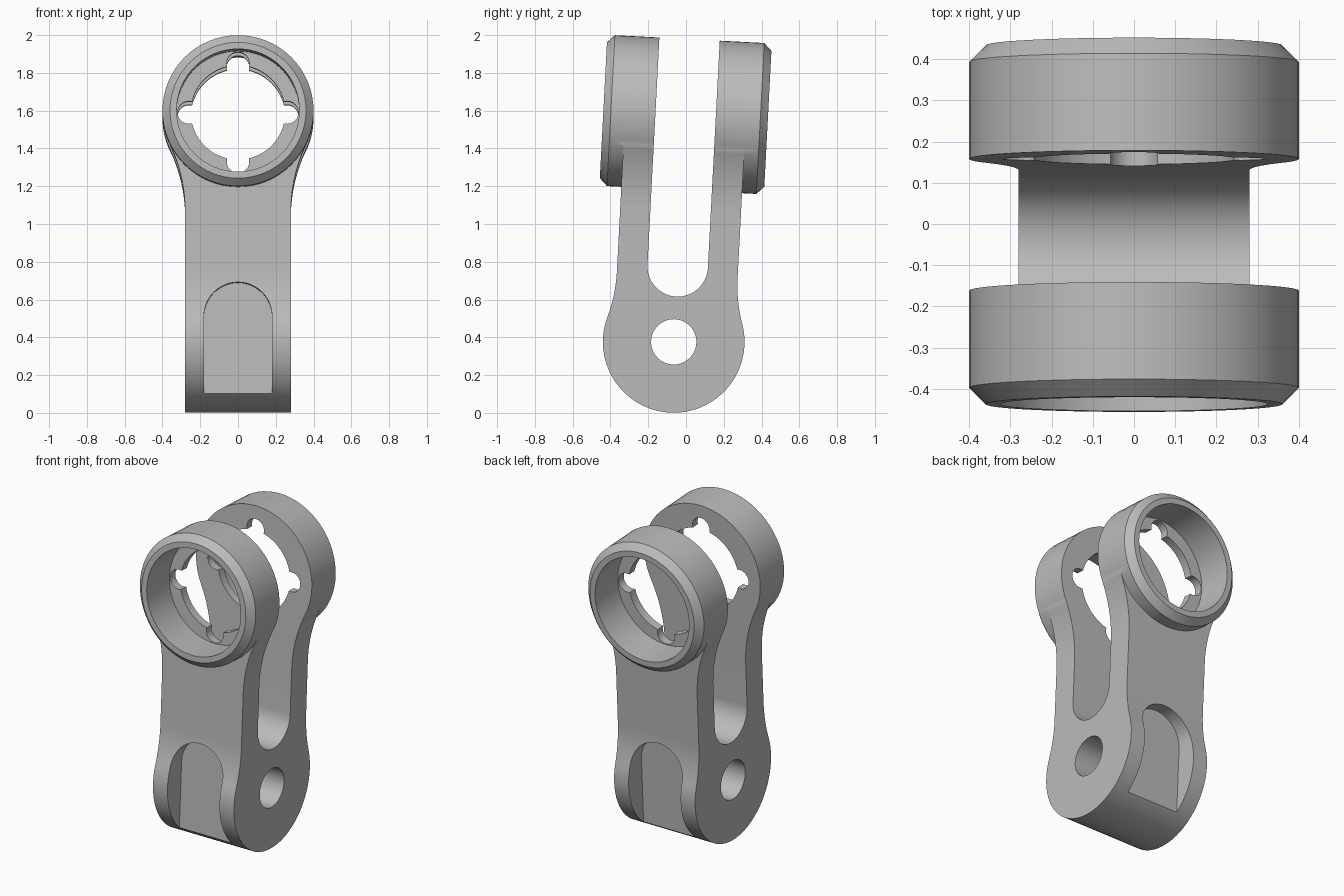
import bpy
import bmesh
from math import sin, cos, pi, atan2, sqrt, radians

cube = bpy.data.objects.get("Cube")
if cube:
    bpy.data.objects.remove(cube, do_unlink=True)

# Main sizes, measured from the pivot centre
HUB_R, PIN_R, PIVOT_Z = 0.375, 0.12, 0.376
ARM_IN, ARM_OUT, ARM_HALF = 0.16, 0.32, 0.28
SLOT_Z = 0.40
HEAD_Z, HEAD_R, HEAD_OUT, CHAMFER = 1.205, 0.40, 0.436, 0.04
BORE_R, FLOOR_Y, HOLE_R = 0.325, 0.212, 0.25
LEAN = radians(3)


def arc(cx, cy, r, a0, a1, n):
    return [(cx + r * cos(a0 + (a1 - a0) * i / n),
             cy + r * sin(a0 + (a1 - a0) * i / n)) for i in range(n + 1)]


def blend(r, w, fillet_r):
    """Fillet from a circle of radius r at the origin up to the line x = w."""
    dz = sqrt((r + fillet_r) ** 2 - (w + fillet_r) ** 2)
    a = atan2(dz, w + fillet_r)
    return a, arc(w + fillet_r, dz, fillet_r, pi + a, pi, 14)


def mirrored(half):
    """Close a half outline that starts and ends on the centre line."""
    return half + [(-u, v) for u, v in reversed(half[1:-1])]


def loft(name, rings):
    """Solid from equal-length rings of 3D points, capped at both ends."""
    bm = bmesh.new()
    loops = [[bm.verts.new(p) for p in ring] for ring in rings]
    n = len(loops[0])
    for a, b in zip(loops, loops[1:]):
        for i in range(n):
            bm.faces.new((a[i], a[(i + 1) % n], b[(i + 1) % n], b[i]))
    bm.faces.new(loops[0][::-1])
    bm.faces.new(loops[-1])
    bmesh.ops.recalc_face_normals(bm, faces=bm.faces)
    mesh = bpy.data.meshes.new(name)
    bm.to_mesh(mesh)
    bm.free()
    obj = bpy.data.objects.new(name, mesh)
    bpy.context.collection.objects.link(obj)
    return obj


def prism_x(name, pts, lo, hi):
    return loft(name, [[(t, u, v) for u, v in pts] for t in (lo, hi)])


def prism_y(name, pts, lo, hi):
    return loft(name, [[(u, t, v) for u, v in pts] for t in (lo, hi)])


def circle(cx, cy, r, n=64):
    return arc(cx, cy, r, 0, 2 * pi, n)[:-1]


def combine(target, tool, operation):
    mod = target.modifiers.new(operation.title(), 'BOOLEAN')
    mod.operation = operation
    mod.solver = 'EXACT'
    mod.object = tool
    bpy.context.view_layer.objects.active = target
    bpy.ops.object.modifier_apply(modifier=mod.name)
    bpy.data.objects.remove(tool, do_unlink=True)


# Fork: side outline with round hub, two arms and a round-bottomed slot
a, side = blend(HUB_R, ARM_OUT, 0.8)
half = arc(0, 0, HUB_R, -pi / 2, a, 28)[:-1] + side
half += [(ARM_OUT, 1.8), (ARM_IN, 1.8)]
half += arc(0, SLOT_Z, ARM_IN, 0, -pi / 2, 14)
half[0] = (0, -HUB_R)
fork = prism_x("fork_clevis", mirrored(half), -0.6, 0.6)

# Front outline: straight shank flaring into the round heads
a, flare = blend(HEAD_R, ARM_HALF, 0.83)
half = [(0, -0.5), (ARM_HALF, -0.5)]
half += [(u, HEAD_Z - v) for u, v in reversed(flare)]
half += arc(0, HEAD_Z, HEAD_R - 0.01, -a, pi / 2, 32)[1:]
combine(fork, prism_y("front_outline", mirrored(half), -0.6, 0.6), 'INTERSECT')

# Chamfered round heads with open cups facing outward
for s in (-1, 1):
    steps = [(HEAD_R, ARM_IN), (HEAD_R, HEAD_OUT - CHAMFER), (HEAD_R - CHAMFER, HEAD_OUT)]
    head = loft("head", [[(u, s * y, v) for u, v in circle(0, HEAD_Z, r)] for r, y in steps])
    combine(fork, head, 'UNION')
for s in (-1, 1):
    bore = prism_y("bore", circle(0, HEAD_Z, BORE_R), s * FLOOR_Y, s * 0.7)
    combine(fork, bore, 'DIFFERENCE')

# Central opening with four round notches
combine(fork, prism_y("opening", circle(0, HEAD_Z, HOLE_R), -0.8, 0.8), 'DIFFERENCE')
for i in range(4):
    t = i * pi / 2
    notch = circle(0.26 * cos(t), HEAD_Z + 0.26 * sin(t), 0.06, 24)
    combine(fork, prism_y("notch", notch, -0.8, 0.8), 'DIFFERENCE')

# Pivot pin hole
combine(fork, prism_x("pin_hole", circle(0, 0, PIN_R, 48), -0.8, 0.8), 'DIFFERENCE')

# Arched flat pockets on the front and back of the hub
pocket = [(-0.18, -0.6), (0.18, -0.6)] + arc(0, 0.12, 0.18, 0, pi, 24)
for s in (-1, 1):
    combine(fork, prism_y("pocket", pocket, s * 0.242, s * 0.7), 'DIFFERENCE')

# Single grey material
grey = bpy.data.materials.new("plain_grey")
grey.use_nodes = True
colour = (0.5, 0.5, 0.5, 1)
grey.diffuse_color = colour
grey.node_tree.nodes["Principled BSDF"].inputs["Base Color"].default_value = colour
fork.data.materials.clear()
fork.data.materials.append(grey)
for p in fork.data.polygons:
    p.material_index = 0

# Shading and the slight backward lean
bpy.ops.object.select_all(action='DESELECT')
fork.select_set(True)
bpy.context.view_layer.objects.active = fork
bpy.ops.object.shade_smooth_by_angle(angle=radians(30))
fork.location = (0, -0.065, PIVOT_Z)
fork.rotation_euler = (-LEAN, 0, 0)
